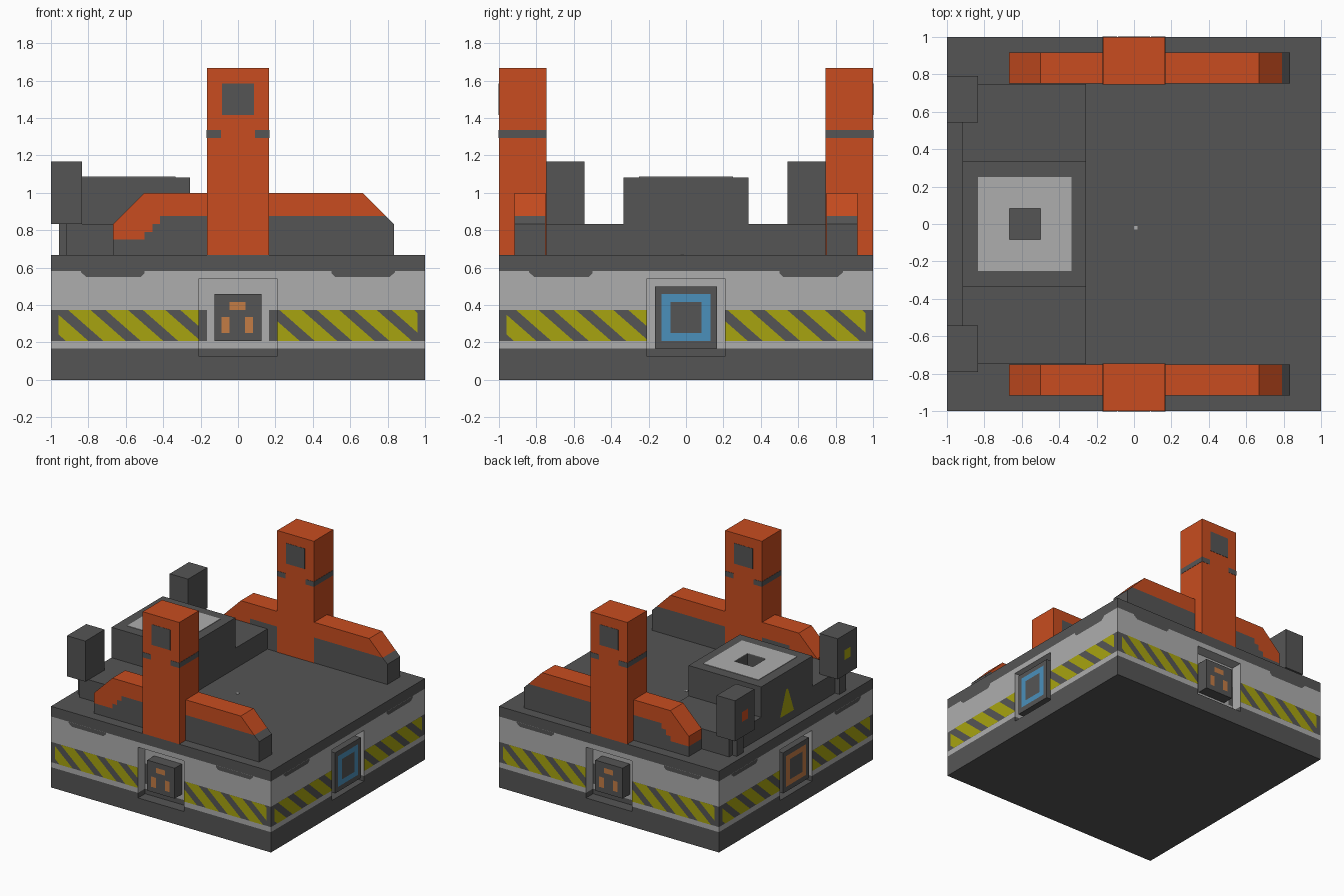
import bpy, bmesh, math
from mathutils import Matrix, Vector

if "Cube" in bpy.data.objects:
    bpy.data.objects.remove(bpy.data.objects["Cube"])

U = 1 / 24  # modelling grid


def material(name, rgb):
    m = bpy.data.materials.new(name)
    m.diffuse_color = (*rgb, 1)
    m.use_nodes = True
    m.node_tree.nodes["Principled BSDF"].inputs["Base Color"].default_value = m.diffuse_color
    return m


DARK = material("dark grey", (.091, .091, .091))
LIGHT = material("light grey", (.42, .42, .42))
ORANGE = material("orange", (.577, .073, .014))
YELLOW = material("yellow", (.39, .37, .005))
BLUE = material("blue", (.07, .28, .50))
TAN = material("tan orange", (.55, .20, .06))


def finish(name, bm, mat, turn=0):
    """Turn is the number of quarter turns away from the front side."""
    bmesh.ops.rotate(bm, verts=bm.verts, matrix=Matrix.Rotation(turn * math.pi / 2, 3, 'Z'))
    me = bpy.data.meshes.new(name)
    bm.to_mesh(me)
    bm.free()
    me.materials.append(mat)
    ob = bpy.data.objects.new(name, me)
    bpy.context.collection.objects.link(ob)
    return ob


def boxes(name, spans, mat, turn=0):
    """Each span is x0, x1, y0, y1, z0, z1."""
    bm = bmesh.new()
    for x0, x1, y0, y1, z0, z1 in spans:
        m = Matrix.Translation(((x0 + x1) / 2, (y0 + y1) / 2, (z0 + z1) / 2)) \
            @ Matrix.Diagonal((x1 - x0, y1 - y0, z1 - z0, 1))
        bmesh.ops.create_cube(bm, size=1, matrix=m)
    return finish(name, bm, mat, turn)


def prism(name, points, y0, y1, mat):
    """Extrude an x-z profile along y."""
    bm = bmesh.new()
    f = bm.faces.new([bm.verts.new((x, y0, z)) for x, z in points])
    new = bmesh.ops.extrude_face_region(bm, geom=[f])["geom"]
    bmesh.ops.translate(bm, vec=(0, y1 - y0, 0), verts=[v for v in new if isinstance(v, bmesh.types.BMVert)])
    bmesh.ops.recalc_face_normals(bm, faces=bm.faces)
    return finish(name, bm, mat)


def plates(name, polys, y, mat, turn=0, limits=None):
    """Flat front-facing polygons in x-z, optionally clipped in x."""
    bm = bmesh.new()
    for poly in polys:
        f = bm.faces.new([bm.verts.new((x, y, z)) for x, z in poly])
        f.normal_update()
        if f.normal.y > 0:
            f.normal_flip()
    for x, n in zip(limits or (), (-1, 1)):
        bmesh.ops.bisect_plane(bm, geom=bm.verts[:] + bm.edges[:] + bm.faces[:], plane_co=(x, 0, 0),
                               plane_no=(n, 0, 0), clear_outer=True)
    return finish(name, bm, mat, turn)


def rect(x0, x1, z0, z1):
    return [(x0, z0), (x1, z0), (x1, z1), (x0, z1)]


def cut(ob, cutter):
    cutter.hide_render = True
    mod = ob.modifiers.new("cut", 'BOOLEAN')
    mod.object, mod.solver = cutter, 'EXACT'
    me = bpy.data.meshes.new_from_object(ob.evaluated_get(bpy.context.evaluated_depsgraph_get()))
    ob.modifiers.clear()
    ob.data = me


# Base with a niche in each side, coloured in horizontal bands
base = boxes("base", [(-1, 1, -1, 1, 0, 16 * U)], DARK)
depth = 2.2 * U
n0, n1 = 1 - depth, 1.1
niche = boxes("niche_cutter", [(-5*U, 5*U, -n1, -n0, 3*U, 13*U), (-5*U, 5*U, n0, n1, 3*U, 13*U),
                               (-n1, -n0, -5*U, 5*U, 3*U, 13*U), (n0, n1, -5*U, 5*U, 3*U, 13*U)], DARK)
cut(base, niche)
base.data.materials.clear()
for m in (DARK, LIGHT):
    base.data.materials.append(m)
bm = bmesh.new()
bm.from_mesh(base.data)
for z in (4 * U, 5 * U, 9 * U, 14 * U):
    bmesh.ops.bisect_plane(bm, geom=bm.verts[:] + bm.edges[:] + bm.faces[:], plane_co=(0, 0, z), plane_no=(0, 0, 1))
for f in bm.faces:
    c = f.calc_center_median()
    stripe_band = 5 * U < c.z < 9 * U and max(abs(c.x), abs(c.y)) > .999
    f.material_index = int(4 * U < c.z < 14 * U and not stripe_band)
bm.to_mesh(base.data)
bm.free()

# Side decoration: hazard stripes, dark tabs under the rim, and ports
for k, side in enumerate(("front", "right", "back", "left")):
    for start, lim, half in ((-1.11, (-.96, -.21), "a"), (.02, (.21, .96), "b")):
        bars = [[(x, 9 * U), (x + .12, 9 * U), (x + .31, 5 * U), (x + .19, 5 * U)]
                for x in (start + .2 * i for i in range(5))]
        plates(f"{side}_stripes_{half}", bars, -1.002, YELLOW, k, lim)
    plates(side + "_tabs", [[(s * .84, 14 * U), (s * .5, 14 * U), (s * .5, .57), (s * .52, .55),
                             (s * .81, .55), (s * .84, .575)] for s in (-1, 1)], -1.002, DARK, k)
    if k % 2 == 0:  # socket with three contacts
        boxes(side + "_socket", [(-3 * U, 3 * U, -1, -n0 + .01, 5 * U, 11 * U)], DARK, k)
        plates(side + "_contacts", [rect(-.045, .04, .375, .417), rect(-.088, -.045, .25, .335),
                                    rect(.037, .08, .25, .335)], -1.002, TAN, k)
        plates(side + "_niche_marks", [rect(s * 4.5 * U - .5 * U, s * 4.5 * U + .5 * U, 5 * U, 9 * U)
                                       for s in (-1, 1)], -n0 - .002, DARK, k)
    else:  # panel with a coloured square ring
        boxes(side + "_panel", [(-4 * U, 4 * U, -1, -n0 + .01, 4 * U, 12 * U)], DARK, k)
        plates(side + "_ring", [rect(-.13, .13, .208, .25), rect(-.13, .13, .417, .46),
                                rect(-.13, -.083, .25, .417), rect(.083, .13, .25, .417)],
               -1.002, BLUE if k == 1 else TAN, k)

# Towers and shouldered arms on both long sides
steps = [(-.667, .75), (-.5, .75), (-.5, .79), (-.458, .79), (-.458, .833), (-.417, .833), (-.417, .875),
         (.79, .875)]
for s, side in ((-1, "front"), (1, "back")):
    def ys(a, b):
        return sorted((s * a, s * b))
    boxes(side + "_tower", [(-4 * U, 4 * U, *ys(.747, 1), 16 * U, 40 * U)], ORANGE)
    boxes(side + "_tower_bands", [(*sorted((t * .09, t * (4 * U + .002))), *ys(.745, 1.002), 1.293, 1.335)
                                  for t in (-1, 1)], DARK)
    boxes(side + "_tower_window", [(-.085, .085, *ys(.745, 1.002), 1.417, 1.585)], DARK)
    prism(side + "_arm_cover", steps + [(.667, 1), (-.5, 1), (-.667, .833)], *ys(.75, 22 * U), ORANGE)
    prism(side + "_arm_body", steps + [(.833, .833), (.833, 16 * U), (-.667, 16 * U)], *ys(.75, 22 * U), DARK)

# Machine block with a framed opening on top
boxes("machine_foot", [(-22 * U, -.257, -.749, .749, 16 * U, 20 * U)], DARK)
block = boxes("machine_block", [(-22 * U, -.257, -8 * U, 8 * U, 20 * U, 26 * U)], DARK)
plate = boxes("top_plate", [(-20 * U, -8 * U, -6 * U, 6 * U, 26 * U, 26 * U + .004)], LIGHT)
hole = boxes("opening_cutter", [(-16 * U, -12 * U, -2 * U, 2 * U, 23 * U, 28 * U)], DARK)
cut(block, hole)
cut(plate, hole)
plates("warning_triangle", [[(-.09, .735), (.09, .735), (.012, .94), (-.012, .94)]],
       -22 * U - .002, YELLOW, 3)
boxes("deck_mark", [(0, .02, -.03, -.01, 16 * U, 16 * U + .003)], LIGHT)

# Lamp posts at the left corners
for s, side, mat in ((-1, "front", YELLOW), (1, "back", ORANGE)):
    y = s * 16 * U
    boxes(side + "_post_head", [(-1, -20 * U, y - 3 * U, y + 3 * U, 20 * U, 28 * U)], DARK)
    boxes(side + "_post_leg", [(-23 * U, -21 * U, y - U, y + U, 16 * U, 20 * U)], DARK)
    plates(side + "_post_lamp", [rect(-y - .04, -y + .04, .96, 1.04)], -1.002, mat, 3)
